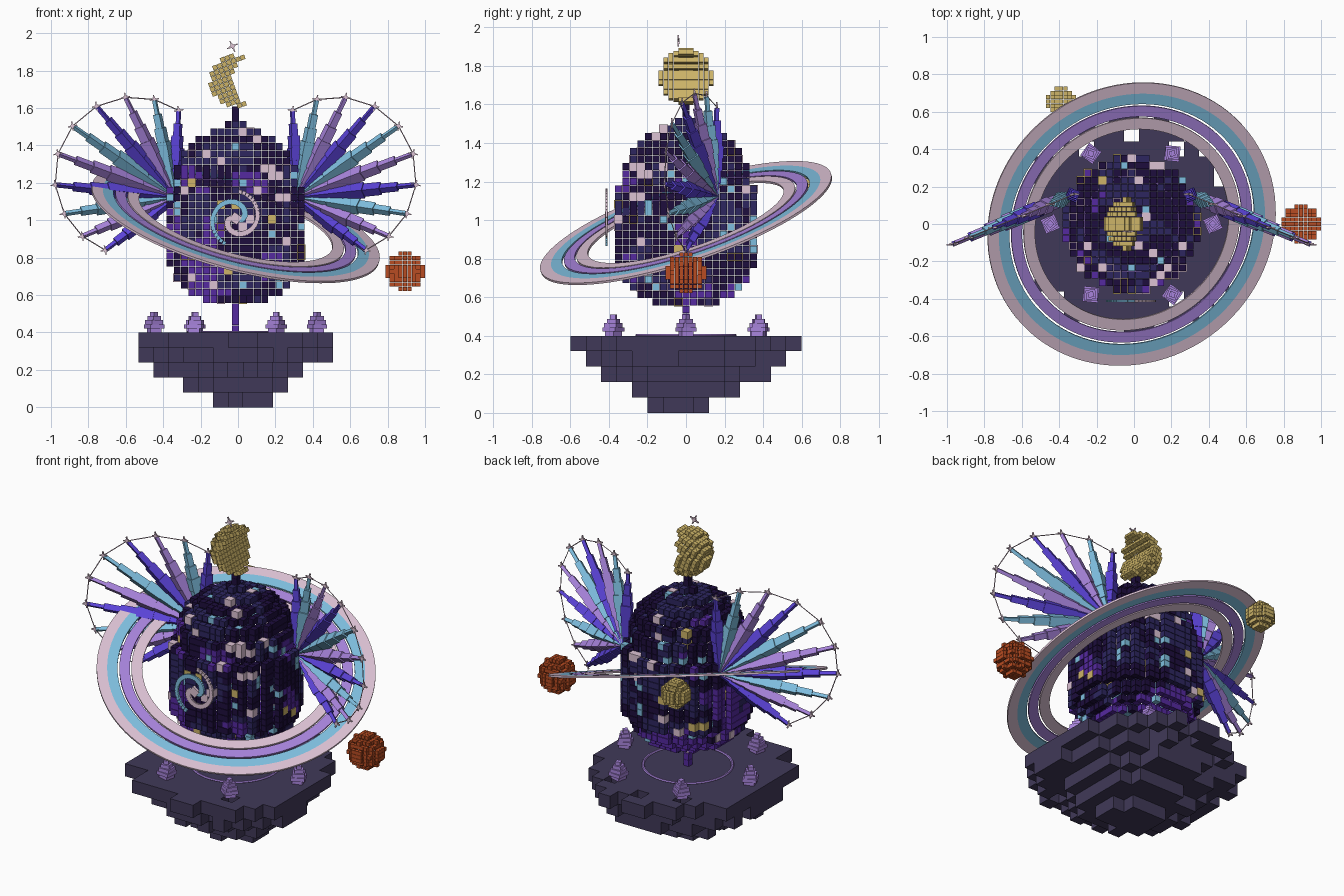
import bpy, math, random
from itertools import product
from mathutils import Vector, Matrix, Quaternion, noise

if "Cube" in bpy.data.objects:
    bpy.data.objects.remove(bpy.data.objects["Cube"])

random.seed(7)
X0 = -0.013  # centre line of egg, island and rings


def lin(h):
    c = [int(h[i:i + 2], 16) / 255 for i in (0, 2, 4)]
    return [v / 12.92 if v < 0.04 else ((v + 0.055) / 1.055) ** 2.4 for v in c] + [1]


PALETTE = {"night": "1d0d3d", "indigo": "2d2660", "purple": "5529a0", "sky_blue": "7fbfe0",
           "lavender": "a884dc", "pale_pink": "dcc2d4", "gold": "cdb468", "rust": "b84c22",
           "slate": "403958", "blue_violet": "5b43d8"}
MATS = {}
for key, h in PALETTE.items():
    MATS[key] = bpy.data.materials.new(key)
    MATS[key].diffuse_color = lin(h)


class Part:
    """Collects boxes and bands, then becomes one mesh object."""

    def __init__(self, name):
        self.name, self.v, self.f, self.m, self.cols = name, [], [], [], []

    def add(self, verts, faces, col):
        if col not in self.cols:
            self.cols.append(col)
        n = len(self.v)
        self.v += [tuple(v) for v in verts]
        self.f += [[n + i for i in f] for f in faces]
        self.m += [self.cols.index(col)] * len(faces)

    def box(self, loc, size, col, rot=None):
        rot = rot or Quaternion()
        corners = [Vector(loc) + rot @ Vector([c * s / 2 for c, s in zip(p, size)])
                   for p in product((-1, 1), repeat=3)]
        self.add(corners, [(0, 1, 3, 2), (4, 6, 7, 5), (0, 4, 5, 1),
                           (2, 3, 7, 6), (0, 2, 6, 4), (1, 5, 7, 3)], col)

    def done(self):
        me = bpy.data.meshes.new(self.name)
        me.from_pydata(self.v, [], self.f)
        for c in self.cols:
            me.materials.append(MATS[c])
        me.polygons.foreach_set("material_index", self.m)
        ob = bpy.data.objects.new(self.name, me)
        bpy.context.collection.objects.link(ob)
        return ob


def shell(cells):
    """Keep only cells with an open neighbour."""
    steps = [(1, 0, 0), (-1, 0, 0), (0, 1, 0), (0, -1, 0), (0, 0, 1), (0, 0, -1)]
    return sorted(c for c in cells
                  if any((c[0] + a, c[1] + b, c[2] + d) not in cells for a, b, d in steps))


# Floating island of stepped blocks
island = Part("island")
B = 0.08
limits = [0.15, 0.28, 0.40, 0.52, 0.58]
holes = {(0, 6), (-3, 5), (3, 5), (3, -5)}
for i, j in product(range(-6, 7), range(-7, 8)):
    if (i, j) in holes:
        continue
    r = B * math.hypot(i * 1.06, j) + random.uniform(-0.05, 0.05)
    for k, lim in enumerate(limits):
        if r <= lim:
            island.box((X0 + i * B, j * B, (k + 0.5) * B), (B, B, B), "slate")
island.done()

# Thin glowing circle on the island
bpy.ops.mesh.primitive_torus_add(location=(X0, 0, 0.402), major_radius=0.255, minor_radius=0.008,
                                 major_segments=48, minor_segments=6)
bpy.context.object.name = "island_circle"
bpy.context.object.data.materials.append(MATS["lavender"])

# Six stacked crystals around the island
for n in range(6):
    a = n * math.pi / 3
    crystal = Part("crystal_%d" % (n + 1))
    for k, w in enumerate((0.062, 0.082, 0.07, 0.052, 0.03)):
        crystal.box((X0 + 0.435 * math.cos(a), 0.435 * math.sin(a), 0.411 + 0.022 * k),
                    (w, w, 0.022), "lavender", Quaternion((0, 0, 1), a + 0.3 + 0.12 * k))
    crystal.done()

# Voxel egg, with painted nebula cells and star cells
P = 0.039
radii = [4, 6, 7, 8, 8] + [9] * 11 + [8, 8, 8, 7, 7, 6, 5, 3, 1]
cells = {(i, j, k) for k, r in enumerate(radii)
         for i, j in product(range(-r, r + 1), repeat=2) if i * i + j * j <= (r + 0.35) ** 2}
egg = Part("egg")
for i, j, k in shell(cells):
    p = Vector((i, j, k))
    neb = noise.noise(p * 0.21 + Vector((3.3, 1.7, 5.1))) - 0.012 * i - 0.012 * (k - 10)
    cloud = noise.noise(p * 0.25 + Vector((11.2, 4.4, 0.6)))
    blue = noise.noise(p * 0.4 + Vector((7.7, 21.3, 2.2)))
    col, size, u = "night", 0.0365, random.random()
    if neb + random.uniform(-0.12, 0.12) > 0.24:
        col = "purple"
    elif cloud + random.uniform(-0.15, 0.15) > 0.08:
        col = "indigo"
    if blue > 0.4 and random.random() < 0.6:
        col = "sky_blue"
    if u < 0.032:
        col, size = "pale_pink", 0.045
    elif u < 0.042:
        col, size = "gold", 0.045
    egg.box((X0 + i * P, j * P, 0.556 + (k + 0.5) * P), [size] * 3, col)
egg.done()

# Stems below and above the egg
stem = Part("stem")
for k in (-4, -3, -2, -1, 25, 26):
    stem.box((X0, 0, 0.556 + (k + 0.5) * P), (0.037, 0.037, 0.038), "purple" if k < 0 else "night")
stem.done()


# Voxel balls: crescent moon, rust planet, small moon
def ball(name, centre, n, pitch, col, tilt=0.0, carve=False):
    part, rot = Part(name), Quaternion((0, 1, 0), tilt)
    grid = set()
    for c in product(range(-n, n + 1), repeat=3):
        q = rot @ (Vector(c) * pitch)
        if Vector(c).length <= n + 0.35 and not (carve and math.hypot(q.x - 0.12, q.z) < 0.135):
            grid.add(c)
    for c in shell(grid):
        part.box(Vector(centre) + rot @ (Vector(c) * pitch), [pitch * 0.94] * 3, col, rot)
    part.done()


ball("crescent_moon", (X0, 0, 1.745), 5, 0.0262, "gold", math.radians(-20), True)
ball("rust_planet", (0.893, 0, 0.727), 4, 0.0236, "rust")
ball("small_moon", (-0.39, 0.655, 1.2), 3, 0.0232, "gold")

# Tilted planetary rings
tilt = Vector((0.25, -0.31, 0.918)).to_track_quat('Z', 'Y')
N = 96
for name, r0, r1, col in (("ring_outer", 0.735, 0.795, "pale_pink"), ("ring_blue", 0.676, 0.735, "sky_blue"),
                          ("ring_lavender", 0.606, 0.665, "lavender"), ("ring_inner", 0.535, 0.597, "pale_pink")):
    ring = Part(name)
    section = [(r0, -0.006), (r1, -0.006), (r1, 0.006), (r0, 0.006)]
    verts = [Vector((X0, 0, 0.985)) + tilt @ Vector((r * math.cos(t), r * math.sin(t), h))
             for t in (2 * math.pi * s / N for s in range(N)) for r, h in section]
    faces = [(4 * s + e, 4 * ((s + 1) % N) + e, 4 * ((s + 1) % N) + (e + 1) % 4, 4 * s + (e + 1) % 4)
             for s in range(N) for e in range(4)]
    # section runs outward then up, so reverse for outward normals
    ring.add(verts, [f[::-1] for f in faces], col)
    ring.done()

# Two-armed spiral on the egg front
spiral = Part("spiral")
for col, end in (("pale_pink", 80), ("sky_blue", 245)):
    for s in range(34):
        t = s / 33
        a = math.radians(end - 270 * (1 - t))
        r = 0.02 + 0.125 * t ** 0.75
        w = 0.034 - 0.014 * t
        spiral.box((X0 + r * math.cos(a), -0.412, 1.01 + r * math.sin(a)), (w, 0.012, 0.018),
                   col, Quaternion((0, 1, 0), -a))
spiral.box((X0, -0.412, 1.01), (0.05, 0.016, 0.05), "pale_pink", Quaternion((0, 1, 0), 0.6))
spiral.done()


# Thin four-pointed star
def star(part, loc, size, roll):
    for q in (0, math.pi / 2):
        rot = Quaternion((0, 1, 0), roll + q)
        part.box(loc, (size, 0.008, 0.007), "pale_pink", rot)
        part.box(loc, (size * 0.45, 0.01, 0.013), "pale_pink", rot)


top_star = Part("top_star")
star(top_star, (-0.03, -0.04, 1.93), 0.062, math.radians(-25))
top_star.done()

# Feather fan wings with tip stars and a rim wire
widths = (0.034, 0.044, 0.054, 0.062, 0.05, 0.036, 0.02)
colours = ("blue_violet", "sky_blue", "lavender")
for side, s in (("right", 1), ("left", -1)):
    wing, stars, tips = Part(side + "_wing"), Part(side + "_wing_stars"), []
    root = Vector((X0 + s * 0.328, 0.15, 1.123))
    for i in range(10):
        a = math.radians(93 - 14.5 * i)
        length = 0.46 + 0.2 * math.sin(math.pi * i / 9)
        run = length * math.cos(a)
        arm = Vector((s * run, -0.41 * run, length * math.sin(a)))
        rot = arm.to_track_quat('Z', 'Y') @ Quaternion((0, 0, 1), math.pi / 4)
        step = arm.length / len(widths)
        for k, w in enumerate(widths):
            wing.box(root + arm * ((k + 0.5) / len(widths)), (w, w, step), colours[i % 3], rot)
        tips.append(root + arm * 1.01)
        star(stars, tips[-1], 0.05, s * 0.2)
    wing.done()
    stars.done()
    cu = bpy.data.curves.new(side + "_wing_rim", 'CURVE')
    cu.dimensions, cu.bevel_depth, cu.bevel_resolution = '3D', 0.003, 0
    sp = cu.splines.new('POLY')
    sp.points.add(len(tips) - 1)
    for pt, tip in zip(sp.points, tips):
        pt.co = (*tip, 1)
    cu.materials.append(MATS["pale_pink"])
    bpy.context.collection.objects.link(bpy.data.objects.new(side + "_wing_rim", cu))

for m in bpy.data.materials:
    if m.users and not m.is_grease_pencil:
        m.use_nodes = True
        m.node_tree.nodes["Principled BSDF"].inputs["Base Color"].default_value = m.diffuse_color
